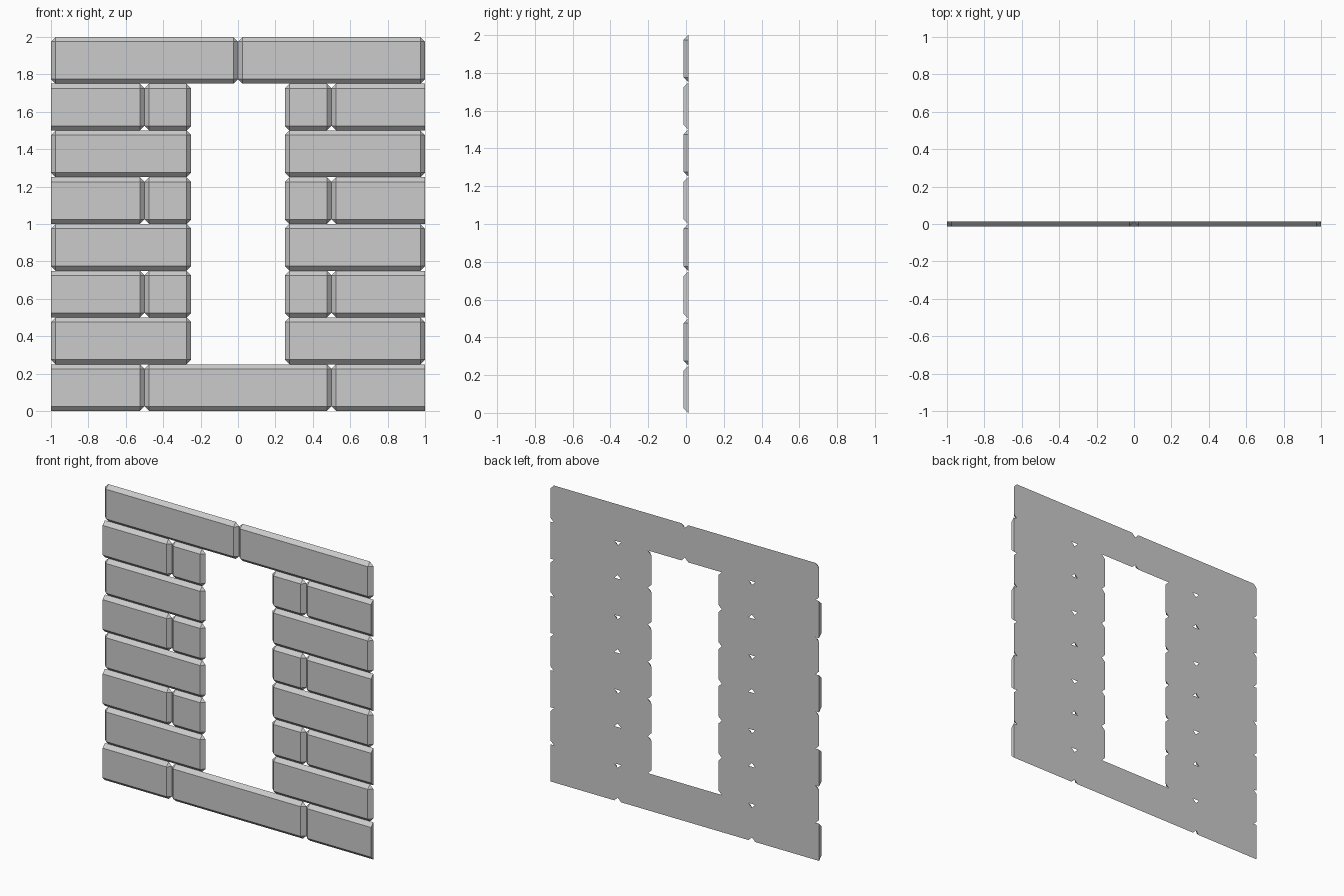
import bpy, bmesh

if "Cube" in bpy.data.objects:
    bpy.data.objects.remove(bpy.data.objects["Cube"])

ROW = 0.25      # course height
B = 0.025       # chamfer width, equal to the panel depth
FRONT, BACK = -B / 2, B / 2


def brick(name, x0, x1, row, cut_left=False, cut_right=False):
    """Thin brick face: inset front, corner-clipped back, flat ends where cut."""
    z0, z1 = row * ROW, (row + 1) * ROW
    bl, br = (0 if cut_left else B), (0 if cut_right else B)
    bm = bmesh.new()
    front, back = [], []
    # corners counter-clockwise seen from the front: (x, z, inward x, inward z)
    corners = [(x0, z0, bl, B), (x1, z0, -br, B), (x1, z1, -br, -B), (x0, z1, bl, -B)]
    for i, (x, z, dx, dz) in enumerate(corners):
        front.append(bm.verts.new((x + dx, FRONT, z + dz)))
        if dx == 0:
            v = bm.verts.new((x, BACK, z))
            back.append((v, v))
        else:
            on_side = bm.verts.new((x, BACK, z + dz))
            on_level = bm.verts.new((x + dx, BACK, z))
            back.append((on_side, on_level) if i % 2 == 0 else (on_level, on_side))
    bm.faces.new(front)
    outline = []
    for i in range(4):
        a, b = back[i]
        j = (i + 1) % 4
        outline += [a] if a is b else [a, b]
        if a is not b:
            bm.faces.new((front[i], a, b))                    # clipped corner
        bm.faces.new((front[i], b, back[j][0], front[j]))     # chamfer or cut end
    bm.faces.new(outline[::-1])
    bmesh.ops.recalc_face_normals(bm, faces=bm.faces[:])
    mesh = bpy.data.meshes.new(name)
    bm.to_mesh(mesh)
    bm.free()
    bpy.context.collection.objects.link(bpy.data.objects.new(name, mesh))


# Sill course
brick("sill_left", -1, -0.5, 0, cut_left=True)
brick("sill_middle", -0.5, 0.5, 0)
brick("sill_right", 0.5, 1, 0, cut_right=True)

# Jamb courses, alternating one long brick with a cut brick plus a short one
for row in range(1, 7):
    if row % 2:
        brick(f"jamb_long_left_{row}", -1, -0.25, row)
        brick(f"jamb_long_right_{row}", 0.25, 1, row)
    else:
        brick(f"jamb_cut_left_{row}", -1, -0.5, row, cut_left=True)
        brick(f"jamb_short_left_{row}", -0.5, -0.25, row)
        brick(f"jamb_short_right_{row}", 0.25, 0.5, row)
        brick(f"jamb_cut_right_{row}", 0.5, 1, row, cut_right=True)

# Lintel course
brick("lintel_left", -1, 0, 7)
brick("lintel_right", 0, 1, 7)
